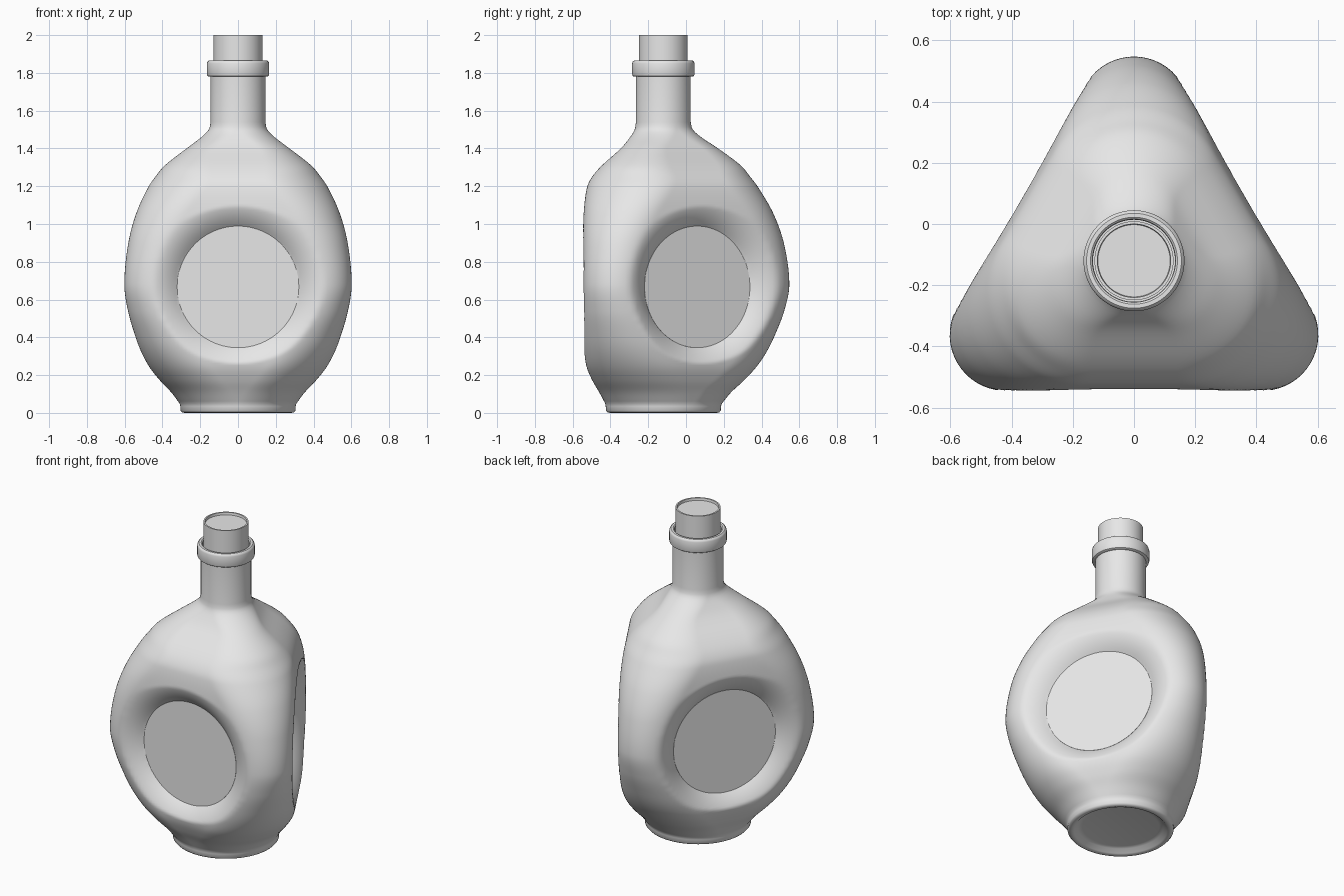
import bpy, bmesh, math
from mathutils import Vector, Matrix

cube = bpy.data.objects.get("Cube")
if cube:
    bpy.data.objects.remove(cube, do_unlink=True)

AXIS_Y = -0.12      # the neck axis sits forward of the centre
SEGS = 192
DISC_Z, DISC_R, DISC_DIST = 0.667, 0.322, 0.358
FLAT, DIMPLE_W = 0.425, 0.15
FACE_NORMALS = [Vector((math.cos(math.radians(d)), math.sin(math.radians(d)), 0))
                for d in (-90, 30, 150)]

grey = bpy.data.materials.new("plain grey")
grey.use_nodes = True
grey.diffuse_color = (0.8, 0.8, 0.8, 1)
grey.node_tree.nodes["Principled BSDF"].inputs["Base Color"].default_value = (0.8, 0.8, 0.8, 1)


def finish(bm, name, angle=35):
    bmesh.ops.recalc_face_normals(bm, faces=bm.faces)
    mesh = bpy.data.meshes.new(name)
    bm.to_mesh(mesh)
    bm.free()
    mesh.materials.append(grey)
    obj = bpy.data.objects.new(name, mesh)
    bpy.context.collection.objects.link(obj)
    obj.location.y = AXIS_Y
    bpy.ops.object.select_all(action='DESELECT')
    obj.select_set(True)
    bpy.context.view_layer.objects.active = obj
    bpy.ops.object.shade_smooth_by_angle(angle=math.radians(angle))
    return obj


def skin(rings, cap_start=True, cap_end=True):
    """Join rings of points into a tube."""
    bm = bmesh.new()
    rows = [[bm.verts.new(p) for p in ring] for ring in rings]
    for lo, hi in zip(rows, rows[1:]):
        for i in range(len(lo)):
            j = (i + 1) % len(lo)
            bm.faces.new((lo[i], lo[j], hi[j], hi[i]))
    if cap_start:
        bm.faces.new(rows[0])
    if cap_end:
        bm.faces.new(rows[-1])
    return bm


def triangle_radius(theta, flat, corner):
    """Distance to a rounded triangle with one corner pointing back."""
    third = 2 * math.pi / 3
    phi = abs((theta - math.pi / 2 + third / 2) % third - third / 2)
    q = 2 * flat - corner
    off = math.pi / 3 - phi
    if flat * math.tan(off) < (flat - q) * math.sqrt(3):
        return flat / math.cos(off)
    c = 2 * (flat - q)
    return c * math.cos(phi) + math.sqrt(max(0, q * q - (c * math.sin(phi)) ** 2))


def dimple(p):
    """Press the round hollow into each of the three sides."""
    for n in FACE_NORMALS:
        h = p.dot(n)
        side = p.dot(Vector((-n.y, n.x, 0)))
        d = math.hypot(side, p.z - DISC_Z)
        if h < 0.2 or d > DISC_R + DIMPLE_W:
            continue
        t = max((d - DISC_R) / DIMPLE_W, -0.1)
        limit = DISC_DIST + (FLAT - DISC_DIST) * (1 - (1 - t) ** 2)
        if h > limit:
            p = p - n * (h - limit)
    return p


def ring(z, flat, corner):
    pts = []
    for i in range(SEGS):
        a = 2 * math.pi * i / SEGS
        r = triangle_radius(a, flat, corner)
        pts.append(dimple(Vector((r * math.cos(a), r * math.sin(a), z))))
    return pts


def smooth_rows(keys, step=0.012):
    """Cubic interpolation through (height, flat distance, corner distance)."""
    def slope(i, k):
        a, b = keys[max(i - 1, 0)], keys[min(i + 1, len(keys) - 1)]
        return (b[k] - a[k]) / (b[0] - a[0])
    out = []
    for i in range(len(keys) - 1):
        k0, k1 = keys[i], keys[i + 1]
        dz = k1[0] - k0[0]
        count = max(2, round(dz / step))
        for s in range(count):
            t = s / count
            vals = [k0[0] + dz * t]
            for k in (1, 2):
                vals.append((2*t**3 - 3*t*t + 1) * k0[k] + (t**3 - 2*t*t + t) * dz * slope(i, k)
                            + (3*t*t - 2*t**3) * k1[k] + (t**3 - t*t) * dz * slope(i + 1, k))
            out.append(tuple(vals))
    return out + [keys[-1]]


# Bottle body: hollowed foot, three-sided belly, round neck
foot = [(0.03, 0.22), (0.025, 0.245), (0.005, 0.265), (0, 0.28),
        (0.002, 0.295), (0.012, 0.304), (0.035, 0.305)]
belly = [(0.05, 0.308, 0.31), (0.11, 0.34, 0.36), (0.17, 0.375, 0.425),
         (0.24, 0.405, 0.49), (0.32, 0.418, 0.545), (0.41, 0.423, 0.59),
         (0.54, 0.425, 0.64), (0.68, 0.425, 0.667), (0.89, 0.425, 0.64),
         (1.05, 0.422, 0.585), (1.19, 0.405, 0.505), (1.25, 0.377, 0.46),
         (1.31, 0.325, 0.41), (1.4, 0.225, 0.29), (1.46, 0.176, 0.2),
         (1.5, 0.152, 0.156), (1.54, 0.145, 0.145)]
rows = [(z, r, r) for z, r in foot] + smooth_rows(belly) + [(1.8, 0.145, 0.145)]
finish(skin([ring(*row) for row in rows]), "bottle_body", 50)


def lathe(name, profile, **caps):
    rings = [[(r * math.cos(2 * math.pi * i / 96), r * math.sin(2 * math.pi * i / 96), z)
              for i in range(96)] for r, z in profile]
    return finish(skin(rings, **caps), name)


# Rounded collar around the neck
lathe("neck_collar", [(0.135, 1.78), (0.156, 1.78), (0.162, 1.784), (0.165, 1.792),
                      (0.165, 1.85), (0.162, 1.859), (0.155, 1.865), (0.142, 1.865),
                      (0.136, 1.86), (0.134, 1.85), (0.134, 1.8)],
      cap_start=False, cap_end=False)

# Stopper with a thin raised rim
lathe("stopper", [(0.129, 1.79), (0.129, 2.0), (0.12, 2.0), (0.118, 1.985)])

# Flat round panel in each hollow
for name, n in zip(("front_panel", "left_panel", "right_panel"), FACE_NORMALS):
    bm = bmesh.new()
    turn = n.to_track_quat('Z', 'Y').to_matrix().to_4x4()
    place = Matrix.Translation(n * (DISC_DIST - 0.003) + Vector((0, 0, DISC_Z)))
    bmesh.ops.create_cone(bm, cap_ends=True, segments=96, radius1=DISC_R,
                          radius2=DISC_R, depth=0.008, matrix=place @ turn)
    finish(bm, name)
